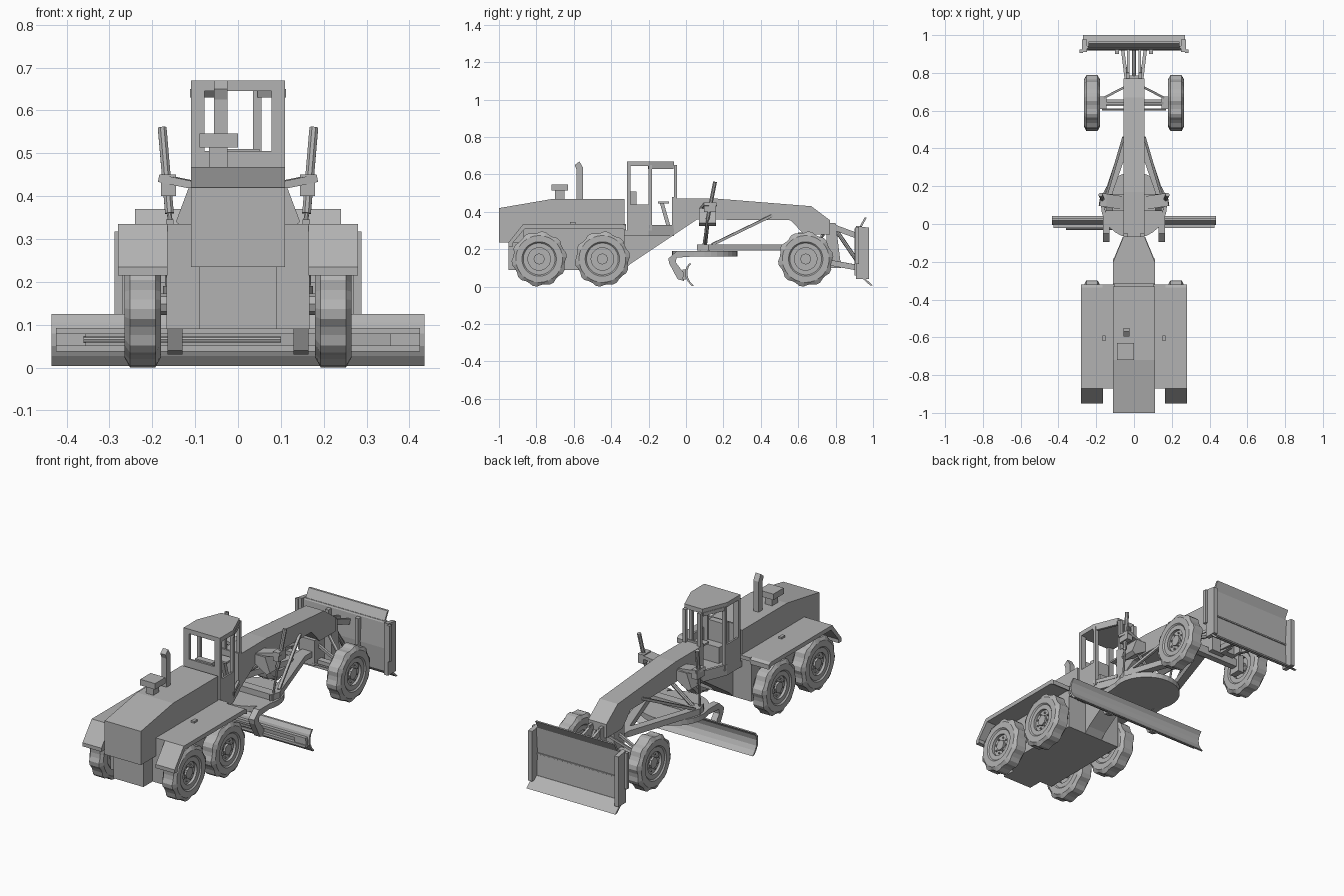
import bpy, bmesh, math
from mathutils import Vector, Matrix

if "Cube" in bpy.data.objects:
    bpy.data.objects.remove(bpy.data.objects["Cube"])

GREY = (0.45, 0.45, 0.45, 1)
mat = bpy.data.materials.new("plain_grey")
mat.use_nodes = True
mat.diffuse_color = GREY
mat.node_tree.nodes["Principled BSDF"].inputs["Base Color"].default_value = GREY


def finish(name, bm):
    bmesh.ops.recalc_face_normals(bm, faces=bm.faces)
    me = bpy.data.meshes.new(name)
    bm.to_mesh(me)
    bm.free()
    me.materials.append(mat)
    ob = bpy.data.objects.new(name, me)
    bpy.context.scene.collection.objects.link(ob)
    return ob


def extrude(name, points, vec):
    """Closed outline pushed along a vector."""
    bm = bmesh.new()
    face = bm.faces.new([bm.verts.new(p) for p in points])
    new = bmesh.ops.extrude_face_region(bm, geom=[face], use_keep_orig=True)["geom"]
    bmesh.ops.translate(bm, vec=vec, verts=[v for v in new if isinstance(v, bmesh.types.BMVert)])
    return finish(name, bm)


def side_prism(name, yz, x0, x1):
    return extrude(name, [(x0, y, z) for y, z in yz], (x1 - x0, 0, 0))


def slab(name, xy, z0, z1):
    return extrude(name, [(x, y, z0) for x, y in xy], (0, 0, z1 - z0))


def box(name, x0, x1, y0, y1, z0, z1):
    return slab(name, [(x0, y0), (x1, y0), (x1, y1), (x0, y1)], z0, z1)


def beam(name, a, b, w, h=None, sides=0):
    """Square bar, or rod when sides is given, from a to b."""
    a, b = Vector(a), Vector(b)
    d = b - a
    place = Matrix.Translation((a + b) / 2) @ d.to_track_quat('Z', 'Y').to_matrix().to_4x4()
    bm = bmesh.new()
    if sides:
        bmesh.ops.create_cone(bm, cap_ends=True, segments=sides, radius1=w / 2, radius2=w / 2,
                              depth=d.length, matrix=place)
    else:
        bmesh.ops.create_cube(bm, size=1, matrix=place @ Matrix.Diagonal((w, h or w, d.length, 1)))
    return finish(name, bm)


def strip(yz, t):
    """Thicken an open y-z path forwards into a closed outline."""
    return yz + [(y + t, z) for y, z in reversed(yz)]


# Engine hood and chassis
side_prism("engine_hood", [(-1, .235), (-1, .42), (-.72, .468), (-.33, .468), (-.33, .235)], -.11, .11)
box("chassis", -.167, .167, -.87, -.33, .09, .32)
box("rear_counterweight", -.09, .09, -.95, -.87, .09, .235)
box("air_cleaner_stem", -.068, -.024, -.70, -.65, .46, .515)
box("air_cleaner", -.09, 0, -.72, -.63, .513, .546)
side_prism("exhaust_pipe", [(-.585, .46), (-.55, .46), (-.55, .635), (-.57, .67), (-.595, .65), (-.585, .625)],
           -.056, -.024)

# Main frame, gooseneck and boom
slab("rear_frame", [(-.11, -.33), (.11, -.33), (.11, -.2), (.055, -.065), (-.055, -.065), (-.11, -.2)], .27, .30)
side_prism("neck", [(-.33, .09), (-.30, .12), (.06, .36), (.06, .45), (-.07, .45), (-.075, .30), (-.33, .30)],
           -.055, .055)
side_prism("boom", [(-.07, .36), (.56, .355), (.63, .28), (.77, .28), (.77, .355), (.67, .43),
                    (.17, .47), (-.07, .47)], -.055, .055)

# Cab with a tapered nose
CORNERS = [(-.11, -.315), (.11, -.315), (.11, -.2), (.055, -.065), (-.055, -.065), (-.11, -.2)]
slab("cab_floor", CORNERS, .298, .312)
slab("cab_roof", CORNERS, .645, .67)
for x, y in CORNERS:
    s = 1 if x > 0 else -1
    w = .032 if y < -.3 else .02
    box("cab_post", x - s * w, x, y, y + .018, .30, .65)
box("cab_rear_panel", -.11, .11, -.315, -.305, .30, .505)
box("cab_front_panel", -.055, .055, -.075, -.065, .30, .48)
box("seat_back", -.05, .05, -.30, -.265, .40, .51)
box("seat", -.05, .05, -.30, -.215, .31, .40)
beam("steering_column", (0, -.09, .31), (0, -.13, .45), .02)
box("steering_wheel", -.035, .035, -.15, -.09, .445, .455)
for s in (-1, 1):
    box("cab_side_panel", s * .10, s * .11, -.315, -.2, .30, .44)
    beam("door_sill", (s * .106, -.2, .32), (s * .052, -.07, .32), .014, .02)
    beam("door_header", (s * .106, -.2, .64), (s * .052, -.07, .64), .014, .02)

# Fenders
FENDER = [(-.95, .235), (-.87, .335), (-.335, .335), (-.32, .325), (-.32, .30),
          (-.345, .312), (-.86, .312), (-.925, .235)]
for s in (-1, 1):
    side_prism("fender", FENDER, s * .165, s * .28)
    box("fender_deck", s * .10, s * .166, -.87, -.32, .315, .335)
    side_prism("fender_rear_flap", [(-.95, .215), (-.95, .235), (-.925, .26), (-.925, .215)], s * .165, s * .28)
    box("deck_bracket", s * .15, s * .168, -.62, -.59, .21, .345)


def wheel(name, x_in, x_out, y, r=.148):
    """Lathed tyre with raised tread lugs, stepped rim and bolts."""
    n, w, d = 40, x_out - x_in, 1 if x_out > 0 else -1
    profile = [(.06, .3), (.06, .08), (.085, .08), (.092, 0), (.125, 0), (1, .15),
               (1, .85), (.125, 1), (.092, 1), (.085, .92), (.06, .92), (.06, .75)]
    bm = bmesh.new()
    rings = []
    for i in range(n):
        a = 2 * math.pi * (i + .5) / n
        lug = r if i % 4 < 2 else r - .009
        ring = []
        for rad, t in profile:
            rr = lug if rad == 1 else rad
            ring.append(bm.verts.new((x_in + t * w, y + rr * math.cos(a), r + rr * math.sin(a))))
        rings.append(ring)
    for i in range(n):
        p, q = rings[i], rings[(i + 1) % n]
        for j in range(len(profile) - 1):
            bm.faces.new((p[j], p[j + 1], q[j + 1], q[j]))
    bm.faces.new([g[0] for g in rings])
    bm.faces.new([g[-1] for g in rings])
    finish(name, bm)
    beam(name + "_hub", (x_in + .1 * w, y, r), (x_in + .88 * w, y, r), .06, sides=8)
    for i in range(8):
        a = math.pi * (i + .5) / 4
        c = Vector((0, y + .043 * math.cos(a), r + .043 * math.sin(a)))
        beam(name + "_bolt", c + Vector((x_in + .7 * w, 0, 0)), c + Vector((x_in + .84 * w, 0, 0)), .01, sides=6)
    beam(name + "_axle_stub", (x_in - d * .03, y, r), (x_in + .3 * w, y, r), .05, sides=8)


for s, label in ((1, "left"), (-1, "right")):
    for y, place in ((-.785, "rear"), (-.447, "middle"), (.64, "front")):
        wheel(f"{label}_{place}_wheel", s * .18, s * .265, y)

# Front axle and steering
box("front_axle", -.17, .17, .625, .66, .13, .175)
box("axle_pivot", -.045, .045, .60, .69, .15, .29)
beam("tie_rod", (-.17, .605, .16), (.17, .605, .16), .012, sides=6)
for s in (-1, 1):
    box("axle_knuckle", s * .145, s * .18, .61, .675, .10, .20)
    beam("axle_brace", (s * .03, .735, .28), (s * .165, .665, .19), .012)
    beam("lean_rod", (s * .04, .64, .25), (s * .16, .64, .19), .014)

# Drawbar and turning circle
beam("turning_circle", (0, .1, .16), (0, .1, .19), .35, sides=32)
box("drawbar_head", -.03, .03, .48, .64, .195, .225)
box("drawbar_crossbar", -.16, .16, .075, .125, .19, .222)
for s in (-1, 1):
    slab("drawbar_arm", [(s * .15, .06), (s * .17, .12), (s * .03, .54), (0, .54), (0, .49)], .192, .225)
    # Blade carrier arms
    side_prism("blade_arm", [(.05, .19), (-.05, .19), (-.095, .15), (-.09, .125), (-.045, .04), (-.01, .03),
                             (-.01, .07), (-.055, .13), (-.05, .155), (.05, .162)], s * .13, s * .165)
    # Lift cylinders and their mounts
    beam("lift_cylinder", (s * .177, .155, .56), (s * .16, .115, .36), .022, sides=8)
    beam("lift_rod", (s * .16, .115, .36), (s * .148, .09, .20), .012, sides=8)
    beam("lift_mount_arm", (s * .05, .11, .415), (s * .18, .13, .442), .07, .018)
    extrude("lift_mount_gusset", [(s * .05, .07, .42), (s * .115, .07, .42), (s * .145, .07, .34),
                                  (s * .125, .07, .325), (s * .05, .07, .37)], (0, .09, 0))
    box("lift_clamp", s * .145, s * .18, .095, .16, .40, .45)
    beam("side_strut", (s * .055, .46, .38), (s * .15, .14, .225), .014)
beam("side_shift_cylinder", (.10, .12, .39), (-.12, .10, .21), .022, sides=8)

# Curved blade with cutting edge and rear rails
MOLD = [(.018, .125), (.002, .105), (-.005, .08), (-.002, .05), (.01, .027), (.03, .004)]
side_prism("blade", strip(MOLD, .012), -.435, .435)
for z in (.045, .085):
    box("blade_rail", -.425, .425, -.02, 0, z - .007, z + .007)
for s in (-1, 1):
    box("blade_rail_end", s * .355, s * .425, -.015, 0, .04, .09)
beam("blade_shift_rod", (-.36, -.024, .065), (.1, -.024, .065), .014, sides=8)

# Front plough
side_prism("plough_plate", strip([(.925, .05), (.918, .18), (.928, .325)], .014), -.25, .25)
side_prism("plough_top_flap", strip([(.925, .315), (.955, .37)], .012), -.24, .24)
side_prism("plough_cutting_edge", strip([(.925, .06), (.985, .006)], .015), -.27, .27)
box("plough_mid_rib", -.25, .25, .93, .938, .175, .183)
for s in (-1, 1):
    side_prism("plough_end_plate", [(.91, .04), (.978, .04), (.978, .315), (.91, .325)], s * .25, s * .274)
    box("plough_end_flange", s * .27, s * .288, .905, .925, .12, .318)
    box("plough_rib", s * .08, s * .10, .90, .925, .06, .31)
    # Push arms and linkage
    beam("push_arm", (s * .04, .76, .13), (s * .06, .925, .10), .018, .03)
    beam("upper_link", (s * .03, .77, .325), (s * .03, .92, .27), .014, .03)
    side_prism("mount_bracket", [(.75, .34), (.80, .34), (.83, .10), (.76, .10)], s * .025, s * .042)
beam("plough_lift_cylinder", (0, .79, .32), (0, .92, .13), .022, sides=8)
box("mount_plate", -.042, .042, .75, .785, .10, .30)
